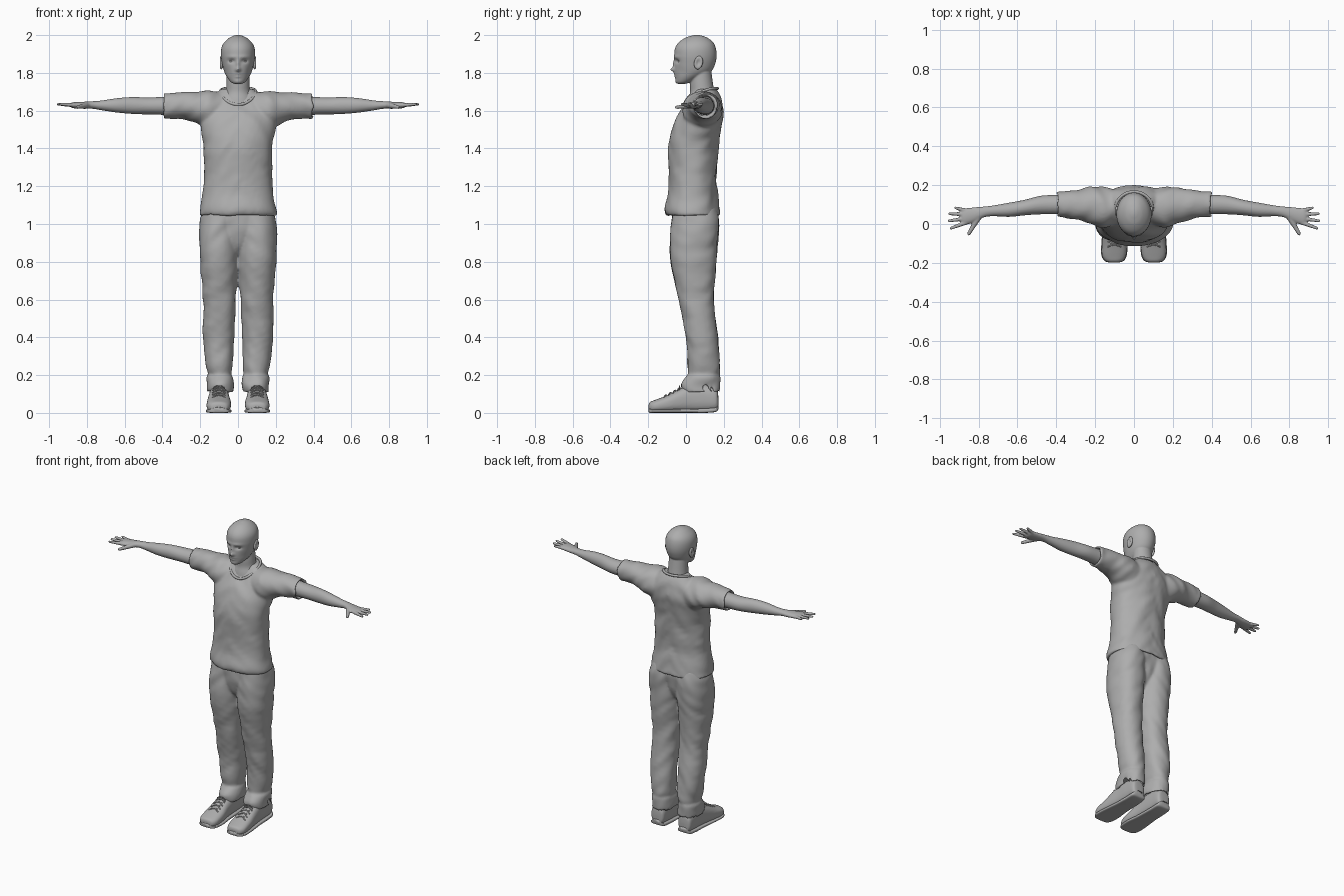
import bpy, bmesh, math
from mathutils import Vector, Matrix, noise

cube = bpy.data.objects.get("Cube")
if cube:
    bpy.data.objects.remove(cube)

GREY = (0.42, 0.42, 0.42, 1)
grey = bpy.data.materials.new("plain_grey")
grey.use_nodes = True
grey.diffuse_color = GREY
grey.node_tree.nodes["Principled BSDF"].inputs["Base Color"].default_value = GREY
SIDES = (("left", 1), ("right", -1))


def spline(rows, steps):
    """Smooth in-between sections through the given ones."""
    out = []
    for i in range(len(rows) - 1):
        a, b, c, d = (rows[max(i - 1, 0)], rows[i], rows[i + 1], rows[min(i + 2, len(rows) - 1)])
        for k in range(steps):
            t = k / steps
            out.append([0.5 * (2 * q + (r - p) * t + (2 * p - 5 * q + 4 * r - s) * t * t
                               + (3 * q - p - 3 * r + s) * t ** 3) for p, q, r, s in zip(a, b, c, d)])
    return out + [list(rows[-1])]


def loft(bm, axis, rows, side=1, power=1.0, n=48, steps=6):
    """Closed tube; each row is position, then low and high limits on the other two axes."""
    rings = []
    for t, a0, a1, b0, b1 in spline(rows, steps):
        ring = []
        for i in range(n):
            c, s = math.cos(math.tau * i / n), math.sin(math.tau * i / n)
            a = (a0 + a1) / 2 + (a1 - a0) / 2 * math.copysign(abs(c) ** power, c)
            b = (b0 + b1) / 2 + (b1 - b0) / 2 * math.copysign(abs(s) ** power, s)
            x, y, z = {"x": (t, a, b), "y": (a, t, b), "z": (a, b, t)}[axis]
            ring.append(bm.verts.new((x * side, y, z)))
        rings.append(ring)
    for low, high in zip(rings, rings[1:]):
        for i in range(n):
            j = (i + 1) % n
            bm.faces.new((low[i], low[j], high[j], high[i]))
    bm.faces.new(rings[0])
    bm.faces.new(rings[-1])


def even(rows):
    """Rows with a half width, made symmetric about the middle."""
    return [(z, -w, w, y0, y1) for z, w, y0, y1 in rows]


def ball(bm, centre, size):
    m = Matrix.Translation(centre) @ Matrix.Diagonal((*size, 1))
    return bmesh.ops.create_uvsphere(bm, u_segments=24, v_segments=16, radius=1, matrix=m)["verts"]


def finger(bm, start, end, r0, r1):
    start, end = Vector(start), Vector(end)
    way = end - start
    m = Matrix.Translation((start + end) / 2) @ way.to_track_quat("Z", "Y").to_matrix().to_4x4()
    bmesh.ops.create_cone(bm, cap_ends=True, segments=16, radius1=r0, radius2=r1,
                          depth=way.length, matrix=m)
    ball(bm, end, (r1, r1, r1))


def finish(bm, name, voxel=0, smooth=3, folds=0):
    bmesh.ops.recalc_face_normals(bm, faces=bm.faces[:])
    bm.normal_update()
    if folds:
        for v in bm.verts:
            p = Vector((v.co.x * 11, v.co.y * 9, v.co.z * 16 + abs(v.co.x) * 14))
            v.co += v.normal * noise.noise(p) * folds
    for f in bm.faces:
        f.smooth = True
    mesh = bpy.data.meshes.new(name)
    bm.to_mesh(mesh)
    bm.free()
    mesh.materials.append(grey)
    ob = bpy.data.objects.new(name, mesh)
    bpy.context.collection.objects.link(ob)
    if voxel:
        blend = ob.modifiers.new("blend", "REMESH")
        blend.mode = "VOXEL"
        blend.voxel_size = voxel
        blend.use_smooth_shade = True
        soft = ob.modifiers.new("soften", "SMOOTH")
        soft.factor, soft.iterations = 0.5, smooth


def cord(name, points, radius, cyclic=False):
    curve = bpy.data.curves.new(name, "CURVE")
    curve.dimensions = "3D"
    curve.bevel_depth, curve.bevel_resolution = radius, 3
    curve.use_fill_caps = True
    line = curve.splines.new("POLY")
    line.points.add(len(points) - 1)
    for p, co in zip(line.points, points):
        p.co = (*co, 1)
    line.use_cyclic_u = cyclic
    curve.materials.append(grey)
    bpy.context.collection.objects.link(bpy.data.objects.new(name, curve))


# shirt: torso with hollow hem, and open sleeves
bm = bmesh.new()
loft(bm, "z", even([
    (1.1, .18, -.08, .15), (1.055, .185, -.085, .16), (1.045, .205, -.1, .182),
    (1.08, .203, -.112, .18), (1.2, .183, -.092, .162), (1.4, .18, -.095, .17),
    (1.5, .195, -.075, .185), (1.58, .2, -.04, .197), (1.65, .17, .01, .188),
    (1.695, .115, .04, .17), (1.715, .085, .055, .155)]), power=.9)
for _, s in SIDES:
    loft(bm, "x", [
        (.05, .02, .17, 1.5, 1.69), (.15, -.02, .19, 1.5, 1.705), (.22, 0, .19, 1.53, 1.7),
        (.28, .02, .18, 1.553, 1.697), (.36, .035, .165, 1.557, 1.693),
        (.395, .038, .165, 1.557, 1.692), (.393, .05, .155, 1.57, 1.682),
        (.35, .055, .15, 1.575, 1.675)], s)
finish(bm, "shirt", .008, 6, .008)

# neckline band
ring = [math.tau * i / 48 for i in range(48)]
cord("collar", [(.094 * math.cos(t), .082 + .084 * math.sin(t),
                 1.698 + .043 * math.sin(t) - .023 * math.sin(t) ** 2) for t in ring], .008, True)

# trousers: two legs with turned-up cuffs, joined at the hips
bm = bmesh.new()
for _, s in SIDES:
    loft(bm, "z", [
        (.17, .04, .145, 0, .165), (.12, .035, .155, 0, .17), (.11, .025, .163, -.015, .18),
        (.15, .022, .165, -.025, .182), (.19, .025, .166, 0, .18), (.205, .033, .158, .012, .176),
        (.25, .028, .168, .008, .18), (.4, .02, .185, 0, .168), (.6, .012, .187, -.04, .147),
        (.8, 0, .202, -.08, .16), (.93, -.002, .207, -.083, .172), (1.02, 0, .2, -.075, .174),
        (1.09, 0, .18, -.065, .16)], s, .92)
loft(bm, "z", even([(.83, .03, 0, .09), (.88, .09, -.05, .12), (.95, .15, -.072, .15),
                    (1.03, .19, -.075, .165), (1.09, .175, -.065, .155)]))
finish(bm, "trousers", .008, 4, .007)

# head and neck, with the face pushed in and out
bm = bmesh.new()
loft(bm, "z", even([
    (1.742, .02, -.045, 0), (1.752, .038, -.052, .03), (1.78, .06, -.056, .09),
    (1.81, .074, -.06, .135), (1.85, .084, -.06, .155), (1.89, .09, -.062, .162),
    (1.93, .088, -.058, .158), (1.96, .074, -.04, .145), (1.985, .047, -.005, .115),
    (1.997, .022, .03, .085), (2.001, .005, .05, .065)]), n=96, steps=10)
BUMPS = {"nose": (0, 1.817, .013, .012, -.02), "bridge": (0, 1.845, .009, .025, -.01),
         "socket": (.034, 1.862, .017, .01, .013), "brow": (.03, 1.885, .03, .009, -.004),
         "upper_lip": (0, 1.794, .02, .005, -.006), "lower_lip": (0, 1.78, .017, .006, -.006),
         "chin": (0, 1.755, .02, .012, -.004), "cheek": (.06, 1.805, .02, .025, .005)}
for v in bm.verts:
    if v.co.y < .03:
        x, z = abs(v.co.x), v.co.z
        v.co.y += sum(push * math.exp(-((x - bx) / sx) ** 2 - ((z - bz) / sz) ** 2)
                      for bx, bz, sx, sz, push in BUMPS.values())
loft(bm, "z", even([(1.6, .1, 0, .16), (1.66, .085, .012, .157), (1.7, .066, .022, .15),
                    (1.75, .061, .022, .142), (1.84, .058, .03, .13)]))
finish(bm, "head", .0045, 2)

for word, s in SIDES:
    # eye and ear
    bm = bmesh.new()
    ball(bm, (s * .034, -.03, 1.862), (.014, .013, .008))
    finish(bm, word + "_eye")
    bm = bmesh.new()
    for v in ball(bm, (0, 0, 0), (.013, .023, .036)):
        if v.co.x * s > 0:
            v.co.x -= s * .013 * math.exp(-(v.co.y / .012) ** 2 - (v.co.z / .02) ** 2)
    bmesh.ops.rotate(bm, verts=bm.verts[:], matrix=Matrix.Rotation(-.2, 3, "X"))
    bmesh.ops.translate(bm, verts=bm.verts[:], vec=(s * .089, .066, 1.854))
    finish(bm, word + "_ear")

    # bare arm with open hand
    bm = bmesh.new()
    loft(bm, "x", [
        (.3, .05, .155, 1.575, 1.68), (.4, .05, .15, 1.578, 1.673), (.48, .05, .145, 1.58, 1.67),
        (.56, .045, .125, 1.583, 1.672), (.64, .037, .11, 1.59, 1.666), (.72, .04, .096, 1.602, 1.654),
        (.77, .035, .09, 1.61, 1.65), (.82, .01, .086, 1.61, 1.647), (.87, -.005, .08, 1.613, 1.645),
        (.888, .003, .073, 1.62, 1.64)], s)
    for x0, y0, x1, y1 in ((.865, .007, .942, -.022), (.87, .028, .952, .016),
                           (.87, .05, .948, .053), (.865, .069, .918, .083)):
        finger(bm, (s * x0, y0, 1.629), (s * x1, y1, 1.634), .0115, .0075)
    finger(bm, (s * .8, .035, 1.628), (s * .85, -.05, 1.618), .016, .009)
    finish(bm, word + "_arm", .0045, 3)

    # shoe, sole and laces
    shoe = [(.172, .08, .12, .03, .08), (.16, .055, .145, .012, .13), (.1, .05, .15, .006, .15),
            (.03, .048, .152, .004, .15), (-.03, .045, .158, .003, .128), (-.1, .037, .165, .002, .093),
            (-.16, .04, .165, .002, .07), (-.19, .056, .148, .004, .058), (-.198, .08, .124, .012, .045)]
    bm = bmesh.new()
    loft(bm, "y", shoe, s, .8)
    finish(bm, word + "_shoe", .006, 3)
    bm = bmesh.new()
    loft(bm, "y", [(y, a - .003, b + .003, max(low - .006, 0), low + .018)
                   for y, a, b, low, _ in shoe], s, .5)
    finish(bm, word + "_sole")
    for i in range(4):
        y, z = -.105 + .024 * i, .095 + .0125 * i
        for lean in (-1, 1):
            cord(word + "_lace", [(s * .101 + k * .017, y + lean * k * .006, z - .0035 * k * k)
                                  for k in (-2, -1, 0, 1, 2)], .0035)
    for k in (-1, 1):
        cord(word + "_bow", [(s * .101 + k * (.015 - .015 * math.cos(t)), -.035,
                              .137 + .009 * math.sin(t) - .005 * (1 - math.cos(t))) for t in ring[::4]],
             .003, True)
